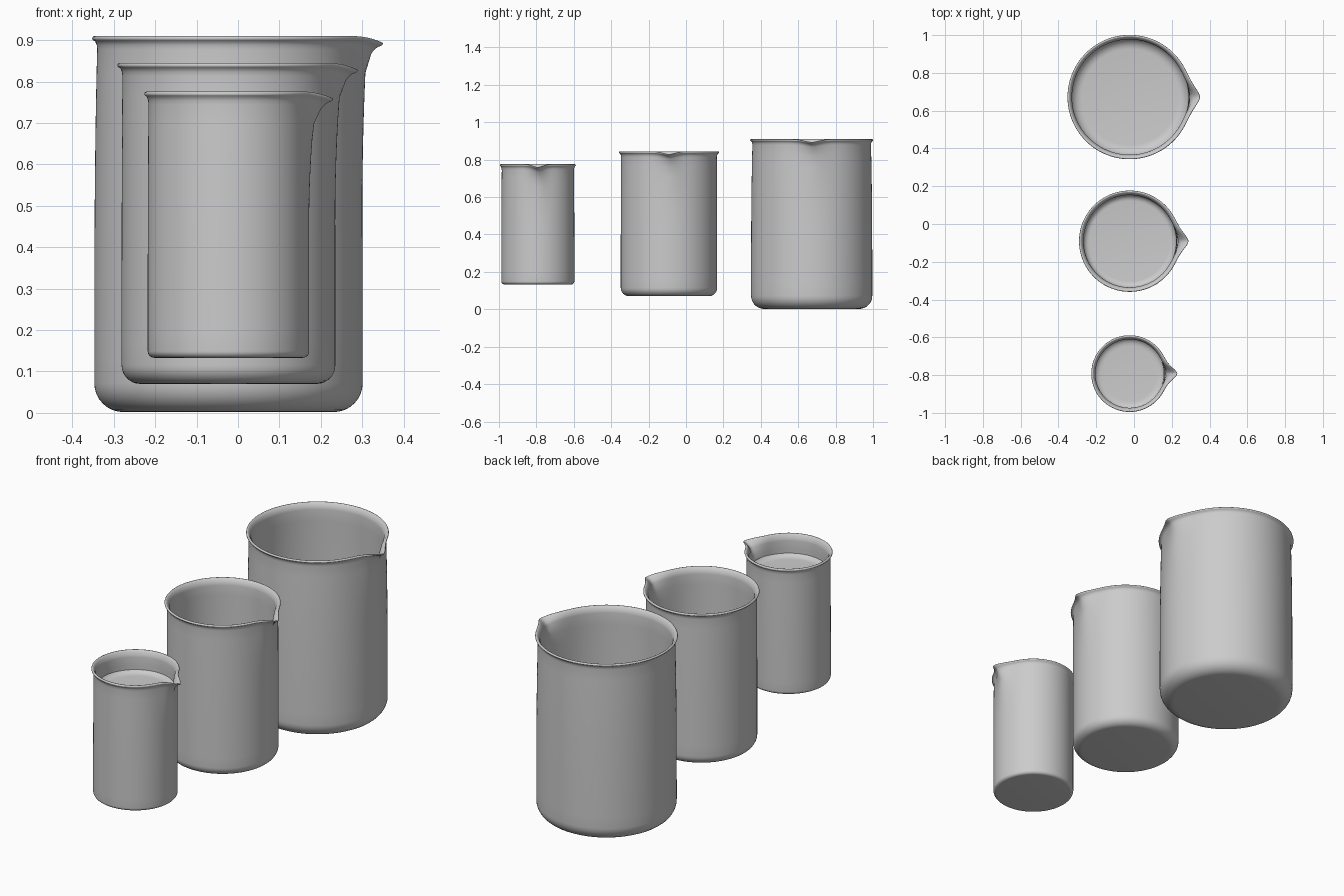
import bpy, bmesh, math

if "Cube" in bpy.data.objects:
    bpy.data.objects.remove(bpy.data.objects["Cube"])

SEG = 160
CX = -0.023


def lathe(name, profile, center, warp=None):
    """Revolve an (r, z) profile that starts and ends on the axis."""
    bm = bmesh.new()
    rings = []
    for r, z in profile:
        if r < 1e-6:
            rings.append([bm.verts.new((0, 0, z))])
            continue
        ring = []
        for i in range(SEG):
            t = 2 * math.pi * i / SEG
            rr, zz = warp(r, z, t) if warp else (r, z)
            ring.append(bm.verts.new((rr * math.cos(t), rr * math.sin(t), zz)))
        rings.append(ring)
    for a, b in zip(rings, rings[1:]):
        for i in range(SEG):
            j = (i + 1) % SEG
            if len(a) == 1:
                bm.faces.new((a[0], b[j], b[i]))
            elif len(b) == 1:
                bm.faces.new((a[i], a[j], b[0]))
            else:
                bm.faces.new((a[i], a[j], b[j], b[i]))
    bmesh.ops.recalc_face_normals(bm, faces=bm.faces)
    me = bpy.data.meshes.new(name)
    bm.to_mesh(me)
    bm.free()
    ob = bpy.data.objects.new(name, me)
    ob.location = center
    bpy.context.collection.objects.link(ob)
    bpy.ops.object.select_all(action='DESELECT')
    ob.select_set(True)
    bpy.context.view_layer.objects.active = ob
    bpy.ops.object.shade_smooth_by_angle(angle=math.radians(50))
    return ob


def arc(r, z, rad, a0, a1, n):
    return [(r + rad * math.cos(math.radians(a0 + (a1 - a0) * k / n)),
             z + rad * math.sin(math.radians(a0 + (a1 - a0) * k / n)))
            for k in range(n + 1)]


def beaker(name, y, z0, h, r, rim, corner, neck, spout):
    wall = 0.012
    zn = h - 0.032                      # where the lip starts to flare
    steps = [k / 14 for k in range(15)]

    def side(inset, zlow):
        # nearly straight wall, narrowing slightly to the neck
        return [(r - inset - (r - neck) * s ** 3, zlow + (zn - zlow) * s) for s in steps]

    b = 0.006                           # bead radius of the lip
    ci = max(corner - wall, 0.006)
    outer = [(0, 0)] + arc(r - corner, corner, corner, -90, 0, 8) + side(0, corner)[1:]
    lip = [(neck + 0.001, h - 0.022), ((neck + rim) / 2 - 0.001, h - 0.013)]
    bead = arc(rim - b, h - b, b, -40, 120, 7)
    inside = [(neck - 0.004, h - 0.009), (neck - 0.010, h - 0.020)]
    inner = side(wall, wall + ci)[::-1] + arc(r - wall - ci, wall + ci, ci, 0, -90, 6)[1:] + [(0, wall)]

    def warp(rr, z, t):
        # pouring spout pulled outward and down on the +x side
        t = (t + math.pi) % (2 * math.pi) - math.pi
        low = max(0.0, (z / h - 0.5) / 0.5)
        top = max(0.0, (z - (h - 0.09)) / 0.09)
        narrow = math.exp(-(abs(t) / 0.15) ** 1.5)
        wide = math.exp(-(t / 0.24) ** 2)
        out = spout * (0.4 * low ** 2 * wide + 0.6 * top ** 2 * narrow)
        return rr + out, z - 0.016 * top * narrow

    return lathe(name, outer + lip + bead + inside + inner, (CX, y, z0), warp)


beaker("large_beaker", 0.672, 0.003, 0.908, 0.324, 0.329, 0.07, 0.317, 0.047)
beaker("medium_beaker", -0.091, 0.070, 0.775, 0.258, 0.268, 0.045, 0.256, 0.047)
beaker("small_beaker", -0.792, 0.133, 0.643, 0.195, 0.203, 0.016, 0.193, 0.053)

# liquid in the small beaker, curving up where it meets the glass
liquid = [(0, 0.146), (0.180, 0.150), (0.1825, 0.30), (0.1825, 0.681),
          (0.176, 0.674), (0.168, 0.669), (0.158, 0.666), (0.145, 0.665), (0, 0.665)]
lathe("liquid", liquid, (CX, -0.792, 0))

# base of the tallest piece rests on the floor
bpy.data.objects["large_beaker"].location.z = 0.002
